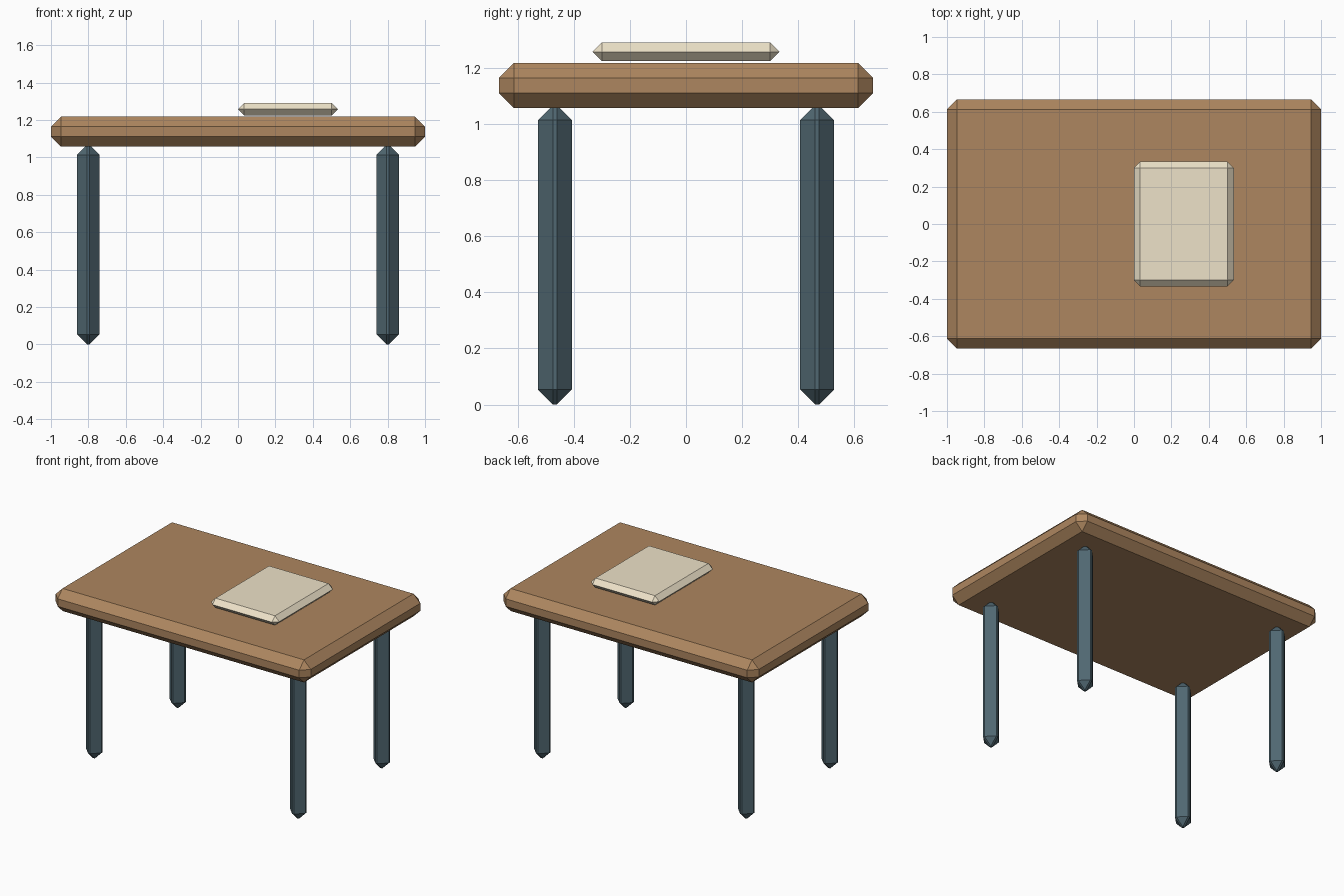
import bpy
import bmesh
from mathutils import Matrix, Vector

if "Cube" in bpy.data.objects:
    bpy.data.objects.remove(bpy.data.objects["Cube"])


def material(name, color):
    mat = bpy.data.materials.new(name)
    mat.diffuse_color = (*color, 1)
    mat.use_nodes = True
    mat.node_tree.nodes["Principled BSDF"].inputs["Base Color"].default_value = mat.diffuse_color
    return mat


def chamfered_box(name, center, size, bevel, mat):
    mesh = bpy.data.meshes.new(name)
    bm = bmesh.new()
    bmesh.ops.create_cube(bm, size=1, matrix=Matrix.Diagonal((*size, 1)))
    bm.to_mesh(mesh)
    bm.free()
    mesh.materials.append(mat)
    obj = bpy.data.objects.new(name, mesh)
    obj.location = Vector(center)
    bpy.context.collection.objects.link(obj)
    mod = obj.modifiers.new("chamfer", 'BEVEL')
    mod.width = bevel
    mod.segments = 1
    mod.limit_method = 'NONE'
    return obj


wood = material("wood", (0.42, 0.24, 0.115))
metal = material("blue_grey_metal", (0.08, 0.135, 0.165))
paper = material("paper", (0.85, 0.76, 0.58))

# Table top
chamfered_box("table_top", (0, 0, 1.137), (2, 1.333, 0.16), 0.0533, wood)

# Legs, nearly pointed at both ends
for side, x in (("left", -0.8), ("right", 0.8)):
    for end, y in (("front", -0.467), ("back", 0.467)):
        chamfered_box(f"{end}_{side}_leg", (x, y, 0.5333),
                      (0.12, 0.12, 1.0667), 0.0533, metal)

# Pad hovering just above the top
chamfered_box("desk_pad", (0.2667, 0, 1.257), (0.5333, 0.6667, 0.0667), 0.0333, paper)
